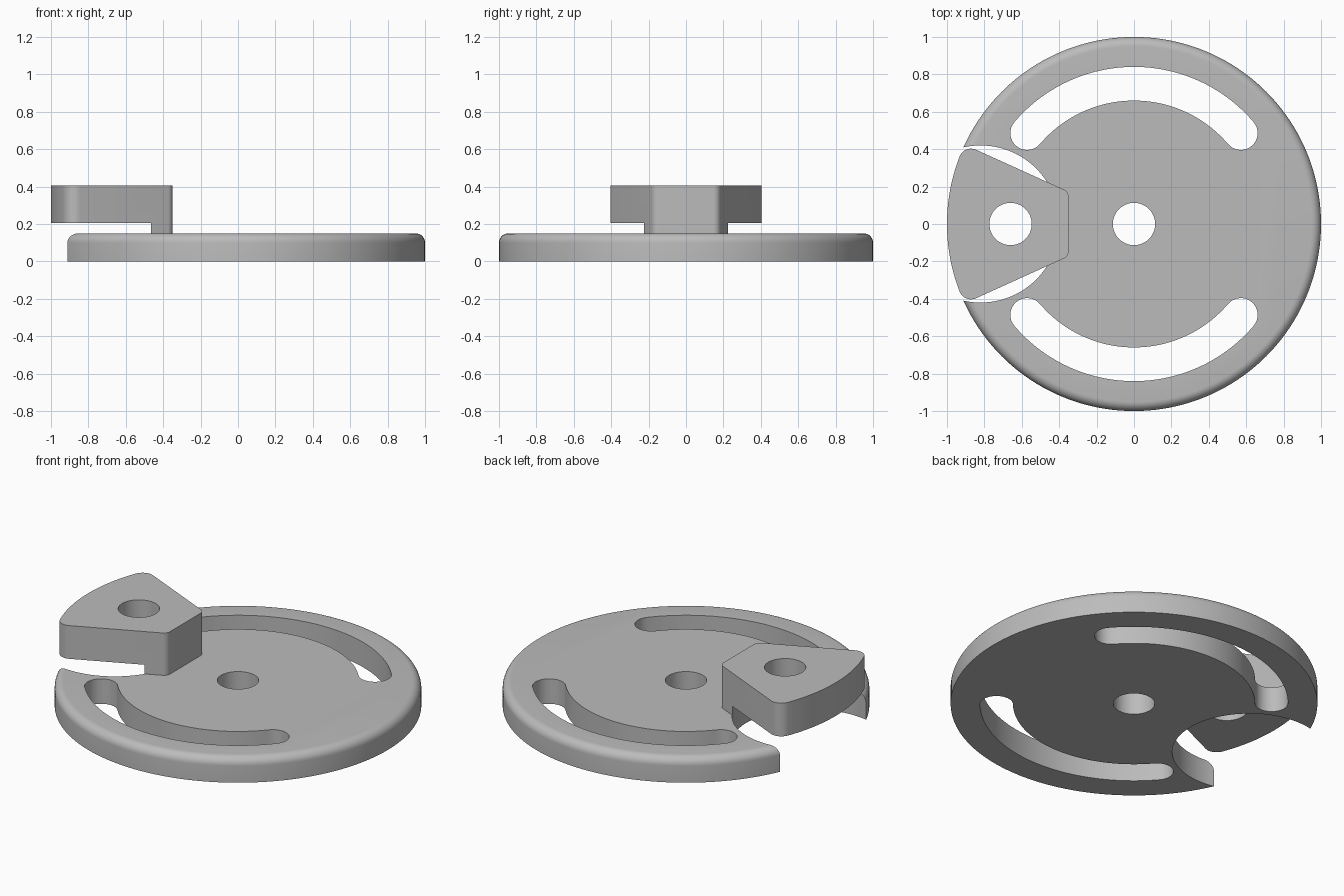
import bpy
import bmesh
from math import cos, sin, acos, radians, degrees, tau

if "Cube" in bpy.data.objects:
    bpy.data.objects.remove(bpy.data.objects["Cube"])

# Single grey material
grey = bpy.data.materials.new("grey")
grey.use_nodes = True
GREY = (0.5, 0.5, 0.5, 1)
grey.diffuse_color = GREY
grey.node_tree.nodes["Principled BSDF"].inputs["Base Color"].default_value = GREY


def arc(cx, cy, r, start, end, n):
    """Points along an arc, angles in degrees."""
    angles = [radians(start + (end - start) * i / n) for i in range(n + 1)]
    return [(cx + r * cos(a), cy + r * sin(a)) for a in angles]


def circle(cx, cy, r, n=64):
    return arc(cx, cy, r, 0, 360, n)[:-1]


def make_object(name, bm):
    bmesh.ops.recalc_face_normals(bm, faces=bm.faces)
    mesh = bpy.data.meshes.new(name)
    bm.to_mesh(mesh)
    bm.free()
    mesh.materials.append(grey)
    obj = bpy.data.objects.new(name, mesh)
    bpy.context.scene.collection.objects.link(obj)
    return obj


def prism(name, outline, z0, z1):
    bm = bmesh.new()
    base = bm.faces.new([bm.verts.new((x, y, z0)) for x, y in outline])
    top = bmesh.ops.extrude_face_region(bm, geom=[base], use_keep_orig=True)["geom"]
    for v in top:
        if isinstance(v, bmesh.types.BMVert):
            v.co.z = z1
    return make_object(name, bm)


def activate(obj):
    bpy.ops.object.select_all(action="DESELECT")
    obj.select_set(True)
    bpy.context.view_layer.objects.active = obj


def cut(obj, cutters):
    activate(obj)
    for c in cutters:
        c.hide_render = True
        mod = obj.modifiers.new("cut", "BOOLEAN")
        mod.operation, mod.solver, mod.object = "DIFFERENCE", "EXACT", c
        bpy.ops.object.modifier_apply(modifier=mod.name)
        bpy.data.objects.remove(c)
    bpy.ops.object.shade_smooth_by_angle(angle=radians(30))


DISC_TOP, BLOCK_BASE, BLOCK_TOP = 0.15, 0.205, 0.405
HOLE, NOTCH_X, NOTCH_R = 0.113, -0.82, 0.42

# Disc with a rounded upper rim
rim = [(1, 0)] + arc(0.95, DISC_TOP - 0.05, 0.05, 0, 90, 8)
SEG = 160
bm = bmesh.new()
rings = [[bm.verts.new((r * cos(tau * i / SEG), r * sin(tau * i / SEG), z))
          for i in range(SEG)] for r, z in rim]
for low, high in zip(rings, rings[1:]):
    for i in range(SEG):
        j = (i + 1) % SEG
        bm.faces.new((low[i], low[j], high[j], high[i]))
bm.faces.new(rings[0])
bm.faces.new(rings[-1])
disc = make_object("disc", bm)

# Curved slots, centre hole and edge notch
SLOT_R, SLOT_W, SLOT_A = 0.75, 0.09, 40.4
cutters = [prism("hole_cutter", circle(0, 0, HOLE), -0.1, 0.3),
           prism("notch_cutter", circle(NOTCH_X, 0, NOTCH_R, 96), -0.1, 0.3)]
a, b = SLOT_A, 180 - SLOT_A
for turn in (0, 180):
    ends = [(SLOT_R * cos(radians(t + turn)), SLOT_R * sin(radians(t + turn))) for t in (a, b)]
    outline = (arc(0, 0, SLOT_R + SLOT_W, a + turn, b + turn, 56)
               + arc(*ends[1], SLOT_W, b + turn, b + turn + 180, 16)[1:]
               + arc(0, 0, SLOT_R - SLOT_W, b + turn, a + turn, 56)[1:]
               + arc(*ends[0], SLOT_W, a + turn - 180, a + turn, 16)[1:-1])
    cutters.append(prism("slot_cutter", outline, -0.1, 0.3))
cut(disc, cutters)

# Wedge block: tapered sides, curved outer face, rounded corners
SIDE, OFFSET = 65.6, 0.0128          # side wall normal angle and distance from origin
R_IN, R_OUT, INNER_X = 0.04, 0.066, -0.39
inner_y = (OFFSET - R_IN - INNER_X * cos(radians(SIDE))) / sin(radians(SIDE))
outer_a = SIDE + degrees(acos((OFFSET - R_OUT) / (1 - R_OUT)))
ox, oy = (1 - R_OUT) * cos(radians(outer_a)), (1 - R_OUT) * sin(radians(outer_a))
half = arc(INNER_X, inner_y, R_IN, 0, SIDE, 8) + arc(ox, oy, R_OUT, SIDE, outer_a, 12)
outline = (half + arc(0, 0, 1, outer_a, 360 - outer_a, 24)[1:-1]
           + [(x, -y) for x, y in reversed(half)])
block = prism("clamp_block", outline, DISC_TOP, BLOCK_TOP)

# Undercut leaves a foot standing on the disc; bolt hole goes through
cut(block, [prism("undercut_cutter", circle(NOTCH_X, 0, NOTCH_R, 96), 0.0, BLOCK_BASE),
            prism("undercut_cutter", [(-1.2, -0.6), (-0.6, -0.6), (-0.6, 0.6), (-1.2, 0.6)],
                  0.0, BLOCK_BASE),
            prism("bolt_cutter", circle(-0.66, 0, HOLE), 0.0, 0.6)])
